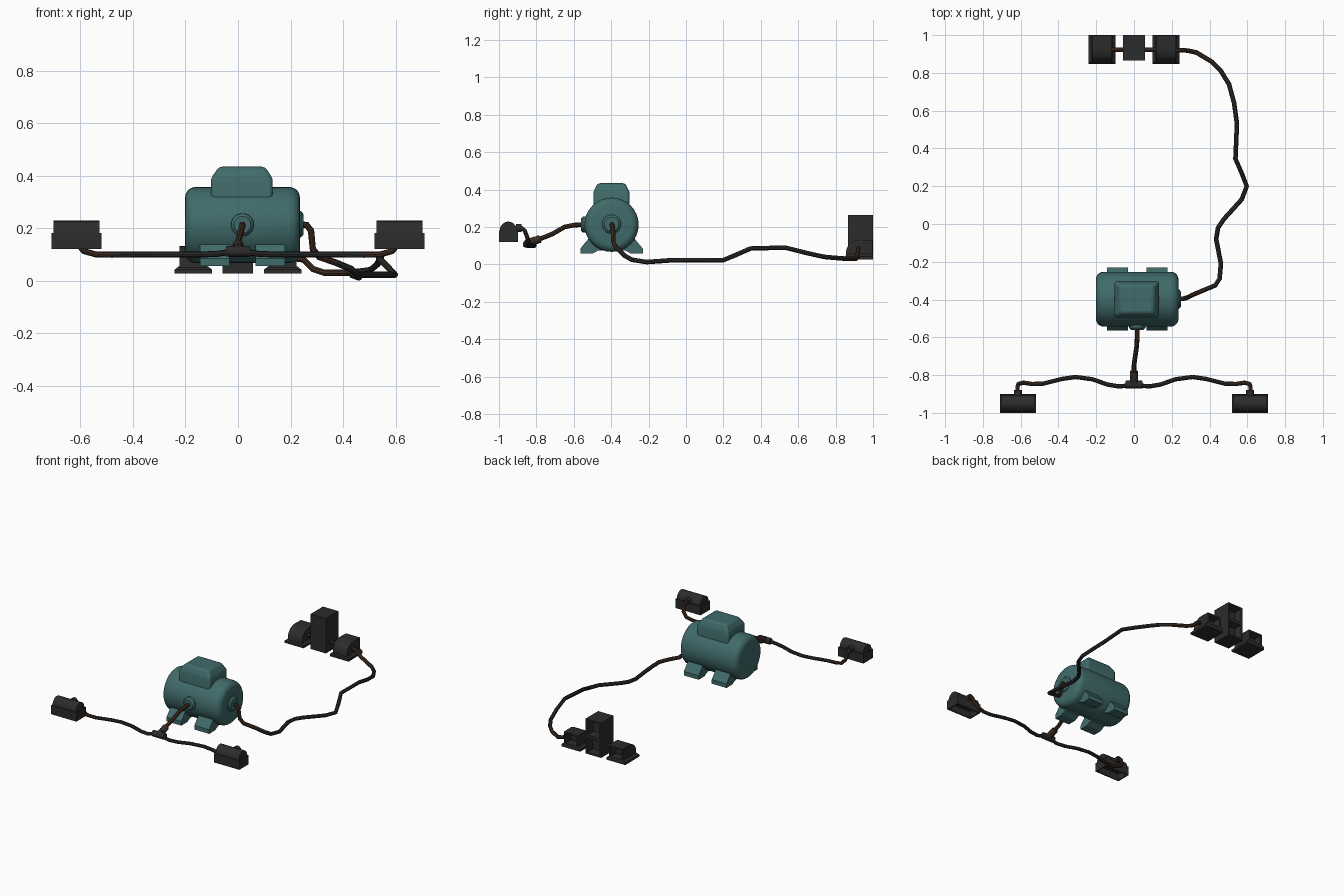
import bpy, bmesh, math
from mathutils import Vector

if "Cube" in bpy.data.objects:
    bpy.data.objects.remove(bpy.data.objects["Cube"])


def material(name, rgb):
    m = bpy.data.materials.new(name)
    m.diffuse_color = (*rgb, 1)
    m.use_nodes = True
    m.node_tree.nodes["Principled BSDF"].inputs["Base Color"].default_value = m.diffuse_color
    return m


TEAL = material("teal paint", (0.052, 0.145, 0.145))
DARK = material("dark plastic", (0.025, 0.025, 0.026))
BROWN = material("rusty brown", (0.050, 0.026, 0.015))


def finish(name, bm, mat, smooth=True):
    bmesh.ops.recalc_face_normals(bm, faces=bm.faces[:])
    me = bpy.data.meshes.new(name)
    bm.to_mesh(me)
    bm.free()
    me.materials.append(mat)
    ob = bpy.data.objects.new(name, me)
    bpy.context.collection.objects.link(ob)
    if smooth:
        shade(ob)
    return ob


def shade(ob):
    bpy.ops.object.select_all(action='DESELECT')
    ob.select_set(True)
    bpy.context.view_layer.objects.active = ob
    bpy.ops.object.shade_smooth_by_angle(angle=math.radians(35))


def skin(bm, rings):
    """Join equal rings of points into a closed solid."""
    rows = [[bm.verts.new(p) for p in r] for r in rings]
    n = len(rows[0])
    faces = [bm.faces.new(rows[0][::-1]), bm.faces.new(rows[-1])]
    for a, b in zip(rows, rows[1:]):
        for i in range(n):
            j = (i + 1) % n
            faces.append(bm.faces.new((a[i], a[j], b[j], b[i])))
    bmesh.ops.recalc_face_normals(bm, faces=faces)
    return faces


def recess(bm, faces, direction, rim, depth):
    """Sink a hollow into the face that looks along direction."""
    d = Vector(direction)
    f = max(faces, key=lambda f: f.normal.dot(d) + f.calc_area())
    bmesh.ops.inset_region(bm, faces=[f], thickness=rim)
    bmesh.ops.inset_region(bm, faces=[f], thickness=0.002, depth=-depth)


def lathe(name, start, direction, profile, mat, sides=32):
    """Revolve (distance, radius) pairs round an axis."""
    d = Vector(direction).normalized()
    q = d.to_track_quat('Z', 'Y')
    rings = []
    for t, r in profile:
        rings.append([Vector(start) + q @ Vector((r * math.cos(a), r * math.sin(a), t))
                      for a in (2 * math.pi * i / sides for i in range(sides))])
    bm = bmesh.new()
    skin(bm, rings)
    return finish(name, bm, mat)


def rects(levels):
    return [[(x0, y0, z), (x1, y0, z), (x1, y1, z), (x0, y1, z)] for x0, x1, y0, y1, z in levels]


def extrude_x(pts, x0, x1):
    return [[(x, y, z) for y, z in pts] for x in (x0, x1)]


def pipe(name, points, radius=0.0125, brown=lambda c: False):
    cu = bpy.data.curves.new(name, 'CURVE')
    cu.dimensions = '3D'
    cu.bevel_depth, cu.bevel_resolution, cu.use_fill_caps = radius, 2, True
    sp = cu.splines.new('POLY')
    sp.points.add(len(points) - 1)
    for p, c in zip(sp.points, points):
        p.co = (*c, 1)
    tmp = bpy.data.objects.new(name + "_path", cu)
    bpy.context.collection.objects.link(tmp)
    bpy.context.view_layer.update()
    dg = bpy.context.evaluated_depsgraph_get()
    me = bpy.data.meshes.new_from_object(tmp.evaluated_get(dg))
    bpy.data.objects.remove(tmp)
    me.materials.clear()
    me.materials.append(DARK)
    me.materials.append(BROWN)
    for f in me.polygons:
        f.material_index = int(brown(f.center))
    ob = bpy.data.objects.new(name, me)
    bpy.context.collection.objects.link(ob)
    shade(ob)


# --- pump body: rounded drum lying along x
R, PX, PY, PZ = 0.145, 0.017, -0.398, 0.212
corner = [(0.04 * (1 - math.cos(a)), R - 0.04 * (1 - math.sin(a)))
          for a in (math.pi / 2 * i / 5 for i in range(6))]
L = 0.437
lathe("pump_body", (PX - L / 2, PY, PZ), (1, 0, 0),
      corner + [(L - t, r) for t, r in reversed(corner)], TEAL)

# top terminal box, sunk into the drum
bm = bmesh.new()
skin(bm, rects([(-0.103, 0.132, -0.495, -0.302, 0.28), (-0.103, 0.132, -0.495, -0.302, 0.385),
                (-0.096, 0.125, -0.489, -0.308, 0.40), (-0.073, 0.103, -0.472, -0.325, 0.434)]))
top = finish("terminal_box", bm, TEAL, False)
bev = top.modifiers.new("round", 'BEVEL')
bev.width, bev.segments, bev.limit_method = 0.012, 2, 'ANGLE'
shade(top)

# two saddle feet
foot = [(-0.167, 0.057), (-0.167, 0.085), (-0.125, 0.135), (-0.10, 0.20),
        (0.10, 0.20), (0.125, 0.135), (0.167, 0.085), (0.167, 0.057),
        (0.105, 0.057), (0.07, 0.075), (-0.07, 0.075), (-0.105, 0.057)]
for name, x in (("left_foot", -0.088), ("right_foot", 0.122)):
    bm = bmesh.new()
    skin(bm, extrude_x([(PY + y, z) for y, z in foot], x - 0.056, x + 0.056))
    finish(name, bm, TEAL, False)

# outlet bosses
lathe("front_boss", (PX, -0.52, 0.213), (0, -1, 0), [(0, 0.045), (0.03, 0.043), (0.042, 0.032)], TEAL, 20)
lathe("side_boss", (0.22, PY, 0.215), (1, 0, 0), [(0, 0.055), (0.02, 0.05), (0.03, 0.038)], TEAL, 20)

# long hose from pump to the rear filters
pipe("rear_hose", [
    (0.23, -0.398, 0.215), (0.262, -0.395, 0.212), (0.278, -0.391, 0.19), (0.285, -0.388, 0.12),
    (0.31, -0.375, 0.09), (0.37, -0.35, 0.07), (0.43, -0.325, 0.045), (0.453, -0.29, 0.025),
    (0.46, -0.21, 0.0125), (0.435, -0.08, 0.022), (0.445, -0.02, 0.023), (0.475, 0.025, 0.023),
    (0.57, 0.13, 0.023), (0.597, 0.20, 0.023), (0.572, 0.265, 0.05), (0.537, 0.345, 0.085),
    (0.545, 0.53, 0.09), (0.53, 0.64, 0.062), (0.503, 0.74, 0.04), (0.46, 0.81, 0.034),
    (0.41, 0.86, 0.03), (0.33, 0.908, 0.03), (0.285, 0.918, 0.045), (0.25, 0.92, 0.08), (0.20, 0.92, 0.088)],
    brown=lambda c: c.x < 0.40)

# feed pipe from pump to the tee
pipe("feed_pipe", [(PX, -0.54, 0.213), (PX, -0.60, 0.21), (0.014, -0.65, 0.20), (0.005, -0.71, 0.165),
                   (0.0, -0.75, 0.148), (0.0, -0.84, 0.115)], brown=lambda c: c.y > -0.75 or c.y < -0.75)

# tee fitting
lathe("tee_bar", (-0.045, -0.85, 0.112), (1, 0, 0),
      [(0, 0.02), (0.012, 0.021), (0.078, 0.021), (0.09, 0.02)], DARK, 12)
lathe("tee_stem", (0, -0.85, 0.112), (0, 0.072, 0.025), [(0, 0.021), (0.075, 0.021)], BROWN, 12)
lathe("tee_collar", (0, -0.83, 0.119), (0, 0.072, 0.025), [(0, 0.022), (0.025, 0.022)], DARK, 12)

# mirrored branches and front nozzle heads
for side, s in (("left", -1), ("right", 1)):
    path = [(0.03, -0.855, 0.11), (0.08, -0.86, 0.102), (0.14, -0.85, 0.10), (0.22, -0.822, 0.10),
            (0.31, -0.81, 0.10), (0.38, -0.82, 0.10), (0.48, -0.845, 0.099), (0.54, -0.847, 0.10),
            (0.585, -0.84, 0.112), (0.612, -0.847, 0.14), (0.617, -0.862, 0.18),
            (0.617, -0.88, 0.195), (0.617, -0.92, 0.195)]
    pipe(side + "_branch_pipe", [(s * x, y, z) for x, y, z in path], 0.0115,
         lambda c: abs(c.x) > 0.5)
    # arched hood, open underneath
    arch = [(-0.95 + 0.046 * math.cos(a), 0.180 + 0.049 * math.sin(a))
            for a in (math.pi * i / 10 for i in range(11))]
    cx = s * 0.615
    bm = bmesh.new()
    skin(bm, extrude_x([(-0.904, 0.165)] + arch + [(-0.996, 0.165)], cx - 0.088, cx + 0.088))
    finish(side + "_nozzle_hood", bm, DARK)
    bm = bmesh.new()
    f = skin(bm, rects([(cx - 0.095, cx + 0.095, -1.0, -0.899, 0.12),
                        (cx - 0.095, cx + 0.095, -1.0, -0.899, 0.182)]))
    recess(bm, f, (0, 0, -1), 0.012, 0.05)
    finish(side + "_nozzle_skirt", bm, DARK, False)
    lathe(side + "_nozzle_socket", (cx, -0.91, 0.195), (0, 1, 0), [(0, 0.021), (0.03, 0.021)], DARK, 12)

    # rear side filter: sloped flange and rounded housing open at the back
    fx = s * 0.17
    bm = bmesh.new()
    skin(bm, rects([(fx - 0.071, fx + 0.071, 0.848, 1.0, 0.027),
                    (fx - 0.071, fx + 0.071, 0.848, 1.0, 0.042),
                    (fx - 0.056, fx + 0.056, 0.86, 0.998, 0.055)]))
    finish(side + "_filter_flange", bm, DARK, False)
    dome = [(0.93 - 0.075 * math.cos(a), 0.062 + 0.07 * math.sin(a))
            for a in (math.pi / 2 * i / 6 for i in range(7))]
    bm = bmesh.new()
    f = skin(bm, extrude_x([(0.855, 0.04)] + dome + [(0.998, 0.13), (0.998, 0.04)],
                           fx - 0.053, fx + 0.053))
    back = [q for q in f if q.normal.y > 0.9]
    recess(bm, back, (0, 1, 0), 0.014, 0.06)
    finish(side + "_filter_housing", bm, DARK)

# rear centre box with two stacked openings at the back
for name, z in (("lower_filter_box", 0.027), ("upper_filter_box", 0.146)):
    bm = bmesh.new()
    f = skin(bm, rects([(-0.059, 0.057, 0.866, 1.0, z), (-0.059, 0.057, 0.866, 1.0, z + 0.119)]))
    recess(bm, [q for q in f if q.normal.y > 0.9], (0, 1, 0), 0.016, 0.06)
    finish(name, bm, DARK, False)

# link pipe joining the rear units
pipe("rear_link_pipe", [(-0.15, 0.922, 0.085), (0.15, 0.922, 0.085)], 0.0125, lambda c: True)
